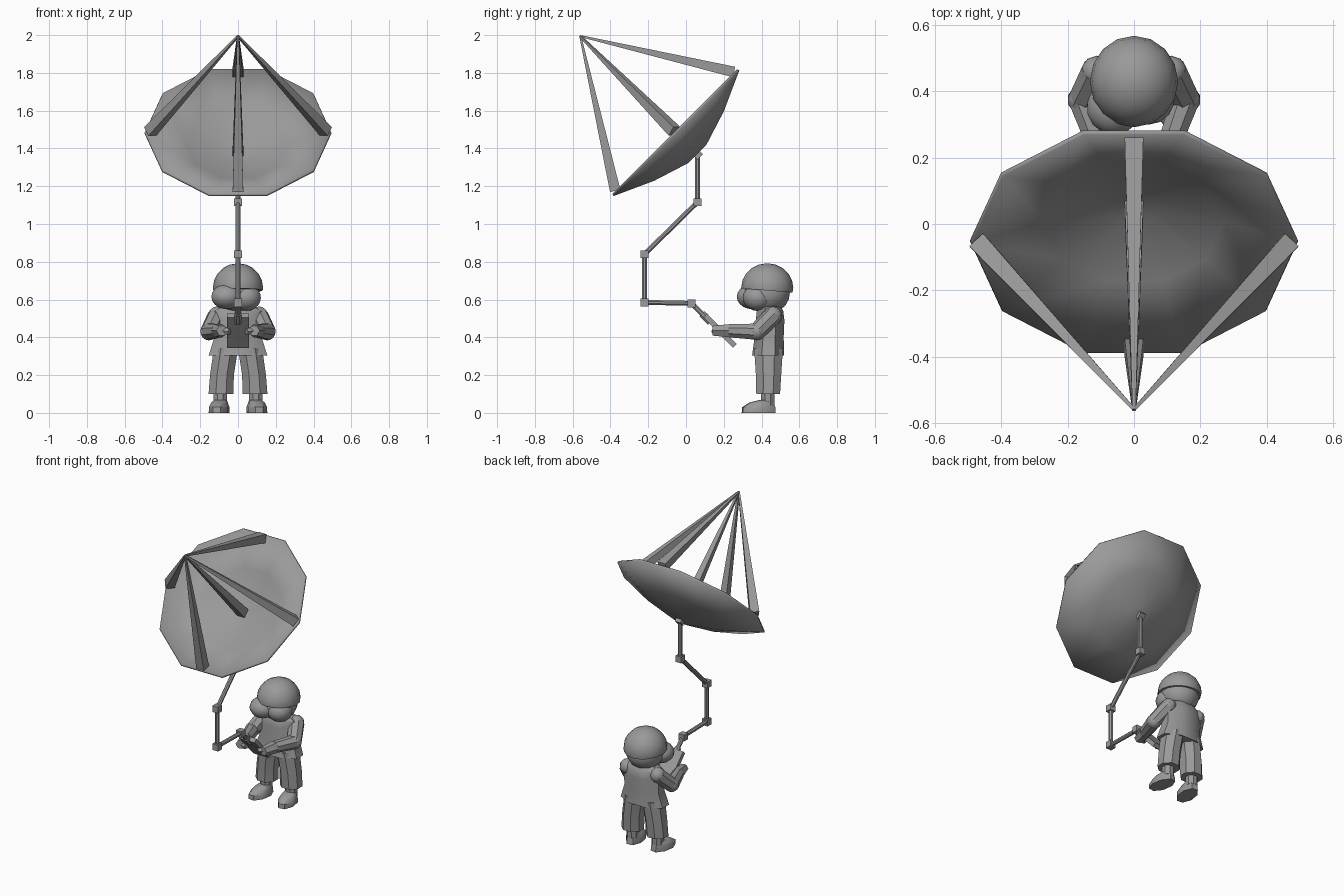
import bpy, bmesh, math
from mathutils import Vector, Matrix

if "Cube" in bpy.data.objects:
    bpy.data.objects.remove(bpy.data.objects["Cube"], do_unlink=True)

grey = bpy.data.materials.new("mid_grey")
grey.use_nodes = True
GREY = (0.32, 0.32, 0.32, 1)
grey.diffuse_color = GREY
grey.node_tree.nodes["Principled BSDF"].inputs["Base Color"].default_value = GREY
parts = []


def finish(name, bm):
    bmesh.ops.recalc_face_normals(bm, faces=bm.faces)
    mesh = bpy.data.meshes.new(name)
    bm.to_mesh(mesh)
    bm.free()
    mesh.materials.append(grey)
    ob = bpy.data.objects.new(name, mesh)
    bpy.context.collection.objects.link(ob)
    parts.append(ob)
    return ob


def beam(name, a, b, r1, r2, sides):
    """Tapered bar between two points."""
    a, b = Vector(a), Vector(b)
    d = b - a
    bm = bmesh.new()
    bmesh.ops.create_cone(bm, cap_ends=True, segments=sides, radius1=r1, radius2=r2, depth=d.length)
    turn = Matrix.Rotation(math.pi / sides, 4, 'Z')
    place = Matrix.Translation((a + b) / 2) @ d.to_track_quat('Z', 'Y').to_matrix().to_4x4()
    bm.transform(place @ turn)
    return finish(name, bm)


def box(name, centre, size, tilt=0):
    bm = bmesh.new()
    bmesh.ops.create_cube(bm, size=1)
    bm.transform(Matrix.Translation(centre) @ Matrix.Rotation(tilt, 4, 'X') @ Matrix.Diagonal((*size, 1)))
    return finish(name, bm)


def ball(name, centre, radii, cut=None, segments=14):
    """Ellipsoid, optionally cut off below a plane (point, normal)."""
    bm = bmesh.new()
    bmesh.ops.create_uvsphere(bm, u_segments=segments, v_segments=10, radius=1)
    bm.transform(Matrix.Translation(centre) @ Matrix.Diagonal((*radii, 1)))
    if cut:
        geom = bm.verts[:] + bm.edges[:] + bm.faces[:]
        res = bmesh.ops.bisect_plane(bm, geom=geom, plane_co=cut[0], plane_no=cut[1], clear_inner=True)
        rim = [e for e in res["geom_cut"] if isinstance(e, bmesh.types.BMEdge)]
        bmesh.ops.contextual_create(bm, geom=rim)
    return finish(name, bm)


def loft(name, sections, sides=8, turn=0):
    """Skin through stacked rings given as (x, y, z, half width, half depth)."""
    bm = bmesh.new()
    rings = []
    k = 1 / math.cos(math.pi / sides)
    for x, y, z, rx, ry in sections:
        ring = []
        for i in range(sides):
            t = 2 * math.pi * (i + 0.5) / sides
            ring.append(bm.verts.new((x + k * rx * math.cos(t), y + k * ry * math.sin(t), z)))
        rings.append(ring)
    for lo, hi in zip(rings, rings[1:]):
        for i in range(sides):
            j = (i + 1) % sides
            bm.faces.new((lo[i], lo[j], hi[j], hi[i]))
    bm.faces.new(rings[0][::-1])
    bm.faces.new(rings[-1])
    if turn:
        x, y = sections[0][:2]
        bmesh.ops.rotate(bm, verts=bm.verts, cent=(x, y, 0), matrix=Matrix.Rotation(turn, 3, 'Z'))
    return finish(name, bm)


# Ten-sided dish, tilted halfway up toward the front
tilt = Matrix.Translation((0, -0.06, 1.49)) @ Matrix.Rotation(math.radians(45), 4, 'X')
bm = bmesh.new()
rings = []
for r, z in ((0.49, 0), (0.27, -0.095), (0.07, -0.155)):
    rings.append([bm.verts.new((r * math.cos(i * math.pi / 5), r * math.sin(i * math.pi / 5), z))
                  for i in range(10)])
for outer, inner in zip(rings, rings[1:]):
    for i in range(10):
        j = (i + 1) % 10
        bm.faces.new((outer[i], outer[j], inner[j], inner[i]))
bm.faces.new(rings[-1])
bm.transform(tilt)
dish = finish("dish", bm)
shell = dish.modifiers.new("thickness", 'SOLIDIFY')
shell.thickness = 0.014
shell.offset = -1

# Feed struts meeting at the focus
focus = (0, -0.56, 1.995)
feet = {"top": (0, 0.445, 0), "bottom": (0, -0.445, 0), "left": (0.465, 0, 0),
        "right": (-0.465, 0, 0), "centre": (0, 0, -0.155)}
for side, foot in feet.items():
    beam(side + "_strut", tilt @ Vector(foot), focus, 0.04, 0.007, 4)

# Zigzag mast with cube joints
path = [(0, 0.06, 1.37), (0, 0.06, 1.115), (0, -0.22, 0.84), (0, -0.22, 0.585),
        (0, 0.03, 0.58), (0, 0.11, 0.50)]
for i, (a, b) in enumerate(zip(path, path[1:])):
    beam(f"mast_section_{i + 1}", a, b, 0.014, 0.014, 8)
for i, p in enumerate(path[:-1]):
    box(f"mast_joint_{i + 1}", p, (0.042, 0.042, 0.042), math.radians(45) if i == 0 else 0)
beam("mast_socket", (0, 0.085, 0.525), (0, 0.13, 0.48), 0.02, 0.02, 8)

# Handheld control panel
box("control_panel", (0, 0.18, 0.435), (0.115, 0.225, 0.028), math.radians(-46))

# Head and helmet
ball("head", (0, 0.43, 0.635), (0.118, 0.12, 0.11))
ball("face", (-0.06, 0.352, 0.615), (0.083, 0.083, 0.066))
ball("cheek", (0.045, 0.38, 0.61), (0.078, 0.08, 0.07))
ball("helmet", (0, 0.43, 0.662), (0.133, 0.138, 0.13), ((0, 0.43, 0.648), (0, 0.08, 1)), 16)
loft("neck", [(0, 0.44, 0.53, 0.05, 0.05), (0, 0.435, 0.6, 0.05, 0.05)])

# Jacket
loft("jacket", [(0, 0.435, 0.305, 0.155, 0.085), (0, 0.44, 0.40, 0.125, 0.077),
                (0, 0.445, 0.49, 0.132, 0.076), (0, 0.445, 0.54, 0.125, 0.07),
                (0, 0.445, 0.572, 0.07, 0.05)])

for s, side in ((1, "left"), (-1, "right")):
    # Arms bent forward to the panel
    shoulder, elbow, wrist = (s * 0.112, 0.46, 0.515), (s * 0.155, 0.375, 0.43), (s * 0.105, 0.235, 0.435)
    ball(side + "_shoulder", shoulder, (0.048, 0.048, 0.048), segments=10)
    beam(side + "_upper_arm", shoulder, elbow, 0.05, 0.046, 8)
    ball(side + "_elbow", elbow, (0.046, 0.046, 0.046), segments=10)
    beam(side + "_forearm", elbow, wrist, 0.046, 0.038, 8)
    beam(side + "_palm", wrist, (s * 0.085, 0.145, 0.435), 0.04, 0.03, 6)
    beam(side + "_thumb", (s * 0.1, 0.18, 0.44), (s * 0.045, 0.15, 0.43), 0.025, 0.018, 6)
    # Trouser leg, ankle and shoe
    loft(side + "_trouser_leg", [(s * 0.09, 0.435, 0.1, 0.066, 0.063), (s * 0.085, 0.437, 0.2, 0.063, 0.067),
                                 (s * 0.064, 0.437, 0.34, 0.064, 0.076)])
    loft(side + "_ankle", [(s * 0.093, 0.432, 0.04, 0.036, 0.036), (s * 0.093, 0.432, 0.11, 0.036, 0.036)])
    loft(side + "_shoe", [(s * 0.1, 0.385, 0, 0.05, 0.088), (s * 0.1, 0.385, 0.03, 0.05, 0.086),
                          (s * 0.1, 0.4, 0.055, 0.04, 0.062), (s * 0.098, 0.425, 0.068, 0.032, 0.035)],
         turn=s * 0.15)

# Smooth shading with sharp edges kept
bpy.ops.object.select_all(action='DESELECT')
for ob in parts:
    ob.select_set(True)
bpy.context.view_layer.objects.active = parts[0]
bpy.ops.object.shade_smooth_by_angle(angle=math.radians(35))
